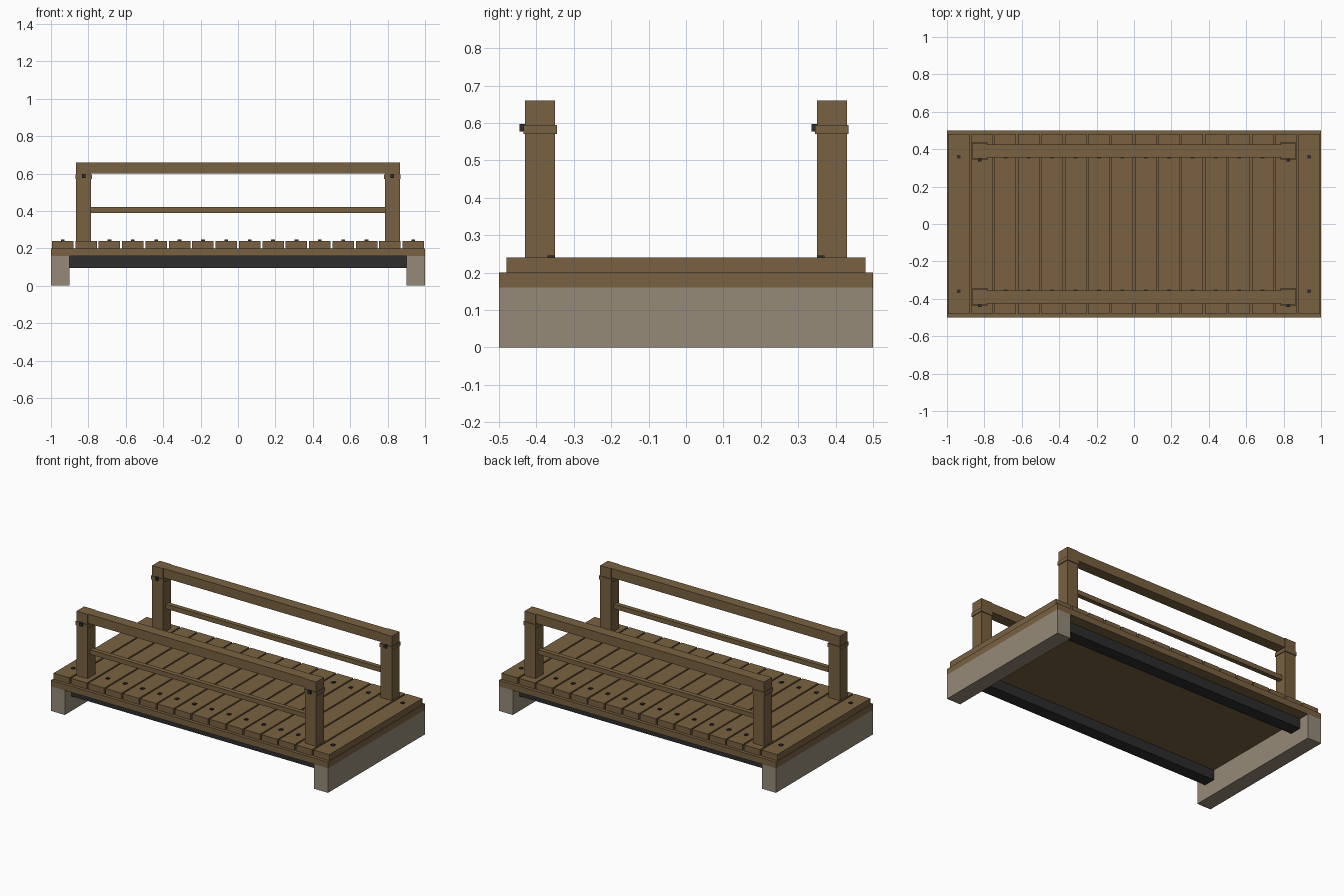
import bpy

if "Cube" in bpy.data.objects:
    bpy.data.objects.remove(bpy.data.objects["Cube"])


def material(name, rgb):
    m = bpy.data.materials.new(name)
    m.diffuse_color = (*rgb, 1)
    m.use_nodes = True
    m.node_tree.nodes["Principled BSDF"].inputs["Base Color"].default_value = m.diffuse_color
    return m


wood = material("brown wood", (0.19, 0.12, 0.053))
stone = material("grey stone", (0.30, 0.255, 0.188))
iron = material("dark iron", (0.026, 0.026, 0.027))


def box(name, x, y, z, mat):
    """Box from (min, max) ranges on each axis."""
    verts = [(a, b, c) for a in x for b in y for c in z]
    faces = [(0, 1, 3, 2), (4, 6, 7, 5), (0, 4, 5, 1),
             (2, 3, 7, 6), (0, 2, 6, 4), (1, 5, 7, 3)]
    mesh = bpy.data.meshes.new(name)
    mesh.from_pydata(verts, [], faces)
    mesh.materials.append(mat)
    ob = bpy.data.objects.new(name, mesh)
    bpy.context.collection.objects.link(ob)
    return ob


def around(c, size):
    return (c - size / 2, c + size / 2)


# deck base and stone end supports
box("deck_base", (-1, 1), (-0.5, 0.5), (0.16, 0.20), wood)
for side, cx in (("left", -0.95), ("right", 0.95)):
    box(f"{side}_abutment", around(cx, 0.1), (-0.5, 0.5), (0, 0.16), stone)

# planks with a nail near each end
for i in range(16):
    cx = -0.9375 + 0.125 * i
    box(f"plank_{i + 1}", around(cx, 0.115), (-0.48, 0.48), (0.20, 0.24), wood)
    for side, cy in (("front", -0.36), ("back", 0.36)):
        box(f"{side}_nail_{i + 1}", around(cx, 0.02), around(cy, 0.02),
            (0.235, 0.246), iron)

# beams and railings on both long sides
for side, cy in (("front", -0.39), ("back", 0.39)):
    box(f"{side}_beam", (-0.9, 0.9), around(cy, 0.08), (0.095, 0.16), iron)
    box(f"{side}_top_rail", (-0.79, 0.79), around(cy, 0.07), (0.60, 0.66), wood)
    box(f"{side}_mid_rail", (-0.79, 0.79), around(cy, 0.03), (0.39, 0.42), wood)
    for end, cx in (("left", -0.825), ("right", 0.825)):
        box(f"{side}_{end}_post", around(cx, 0.08), around(cy, 0.08),
            (0.24, 0.66), wood)
        box(f"{side}_{end}_collar", around(cx, 0.09), around(cy, 0.09),
            (0.57, 0.594), wood)
        box(f"{side}_{end}_bolt", around(cx, 0.02), (cy - 0.055, cy - 0.03),
            (0.577, 0.597), iron)
